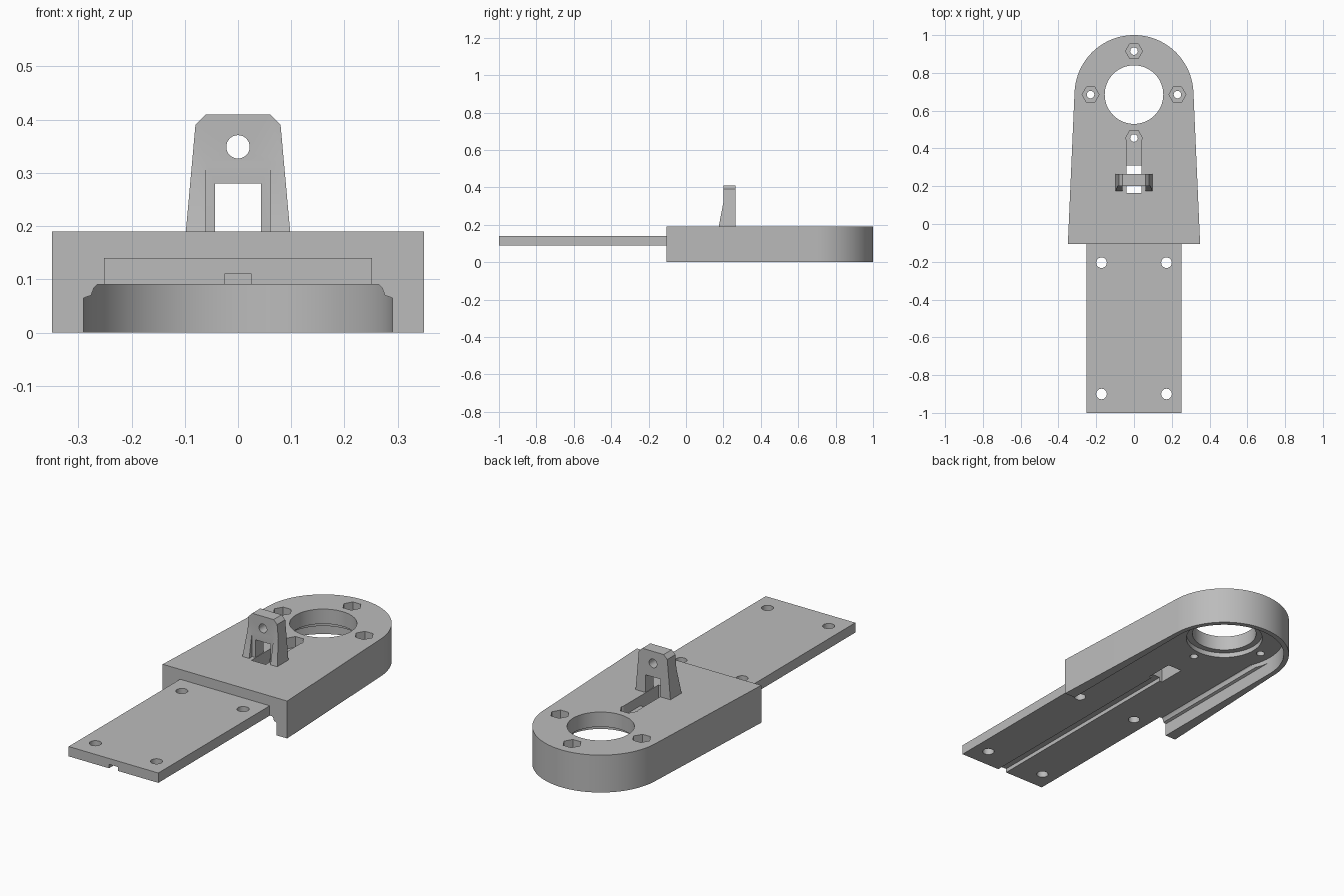
import bpy, bmesh, math
from mathutils import Vector

cube = bpy.data.objects.get("Cube")
if cube:
    bpy.data.objects.remove(cube, do_unlink=True)

grey = bpy.data.materials.new("plain grey")
grey.use_nodes = True
colour = (0.5, 0.5, 0.5, 1)
grey.diffuse_color = colour
grey.node_tree.nodes["Principled BSDF"].inputs["Base Color"].default_value = colour


def prism(name, points, start, end, axis="z"):
    """Extrude a closed 2D profile along one axis."""
    place = {"z": lambda a, b, c: (a, b, c),
             "y": lambda a, b, c: (a, c, b),
             "x": lambda a, b, c: (c, a, b)}[axis]
    bm = bmesh.new()
    face = bm.faces.new([bm.verts.new(place(a, b, start)) for a, b in points])
    moved = bmesh.ops.extrude_face_region(bm, geom=[face])["geom"]
    shift = Vector(place(0, 0, end - start))
    bmesh.ops.translate(bm, vec=shift,
                        verts=[v for v in moved if isinstance(v, bmesh.types.BMVert)])
    bmesh.ops.recalc_face_normals(bm, faces=bm.faces)
    mesh = bpy.data.meshes.new(name)
    bm.to_mesh(mesh)
    bm.free()
    mesh.materials.append(grey)
    obj = bpy.data.objects.new(name, mesh)
    bpy.context.collection.objects.link(obj)
    return obj


def circle(x, y, radius, sides=32):
    turn = math.tau / sides
    return [(x + radius * math.cos(i * turn), y + radius * math.sin(i * turn))
            for i in range(sides)]


def rect(x0, x1, y0, y1):
    return [(x0, y0), (x1, y0), (x1, y1), (x0, y1)]


def mirrored(half):
    return half + [(-x, y) for x, y in reversed(half)]


def combine(obj, other, operation="DIFFERENCE"):
    """Apply a boolean and discard the helper."""
    mod = obj.modifiers.new("boolean", "BOOLEAN")
    mod.operation, mod.solver, mod.object = operation, "EXACT", other
    bpy.context.view_layer.objects.active = obj
    bpy.ops.object.modifier_apply(modifier=mod.name)
    bpy.data.objects.remove(other, do_unlink=True)


def cut(obj, points, start, end, axis="z"):
    combine(obj, prism("cutter", points, start, end, axis))


HUB = 0.685     # centre of the round end
FRONT = -0.105  # front face of the housing
TOP = 0.19
CEILING = 0.09  # underside of the deck

# Housing: tapered sides flowing into a round end
outline = [(0.35, FRONT)]
for i in range(65):
    angle = math.radians(3) + math.radians(174) * i / 64
    outline.append((0.315 * math.cos(angle), HUB + 0.315 * math.sin(angle)))
outline.append((-0.35, FRONT))
housing = prism("housing", outline, 0, TOP)

# Hollow underside, with a shaped rail along each side
channel = mirrored([(0.29, -0.1), (0.29, 0.065), (0.276, 0.07),
                    (0.271, 0.084), (0.265, CEILING)])
cut(housing, channel, FRONT - 0.1, HUB, "y")
cut(housing, circle(0, HUB, 0.29, 96), -0.1, CEILING)

# Central bore with a wider recess below
cut(housing, circle(0, HUB, 0.155, 64), 0, 0.3)
cut(housing, circle(0, HUB, 0.185, 64), 0.05, 0.115)

# Cable slot: open at the front, shallow toward the hub
cut(housing, rect(-0.04, 0.04, 0.165, 0.31), 0.05, 0.3)
cut(housing, rect(-0.04, 0.04, 0.3, 0.46), 0.14, 0.3)

# Four bolt holes with hexagonal nut pockets
for i in range(4):
    x = 0.23 * math.cos(i * math.pi / 2)
    y = HUB + 0.23 * math.sin(i * math.pi / 2)
    cut(housing, circle(x, y, 0.02, 24), 0.05, 0.3)
    cut(housing, circle(x, y, 0.045, 6), 0.135, 0.3)

# Mounting tongue with four screw holes
tongue = prism("mounting_tongue", rect(-0.252, 0.252, -1, FRONT), CEILING, 0.14)
for x in (-0.172, 0.172):
    for y in (-0.9, -0.205):
        cut(tongue, circle(x, y, 0.028), 0, 0.3)

# Cable groove running under the tongue and into the slot
for part in (housing, tongue):
    cut(part, rect(-0.025, 0.025, -1.1, 0.2), 0.05, 0.11)

# Upright bracket: side profile trimmed to its front outline
bracket = prism("bracket", mirrored([(0.098, TOP), (0.08, 0.39), (0.06, 0.41)]),
                0.1, 0.4, "y")
side = [(0.175, 0.1), (0.175, TOP), (0.2, 0.32), (0.2, 0.5), (0.265, 0.5), (0.265, 0.1)]
combine(bracket, prism("trim", side, -0.2, 0.2, "x"), "INTERSECT")
# Recess between the sloping legs, then the doorway and pin hole
cut(bracket, rect(-0.06, 0.06, 0.1, 0.32), 0.1, 0.2, "y")
cut(bracket, rect(-0.043, 0.043, 0.1, 0.28), 0.1, 0.4, "y")
cut(bracket, circle(0, 0.349, 0.022), 0.1, 0.4, "y")

for part in (housing, tongue, bracket):
    bpy.ops.object.select_all(action="DESELECT")
    part.select_set(True)
    bpy.context.view_layer.objects.active = part
    bpy.ops.object.shade_smooth_by_angle(angle=math.radians(30))
